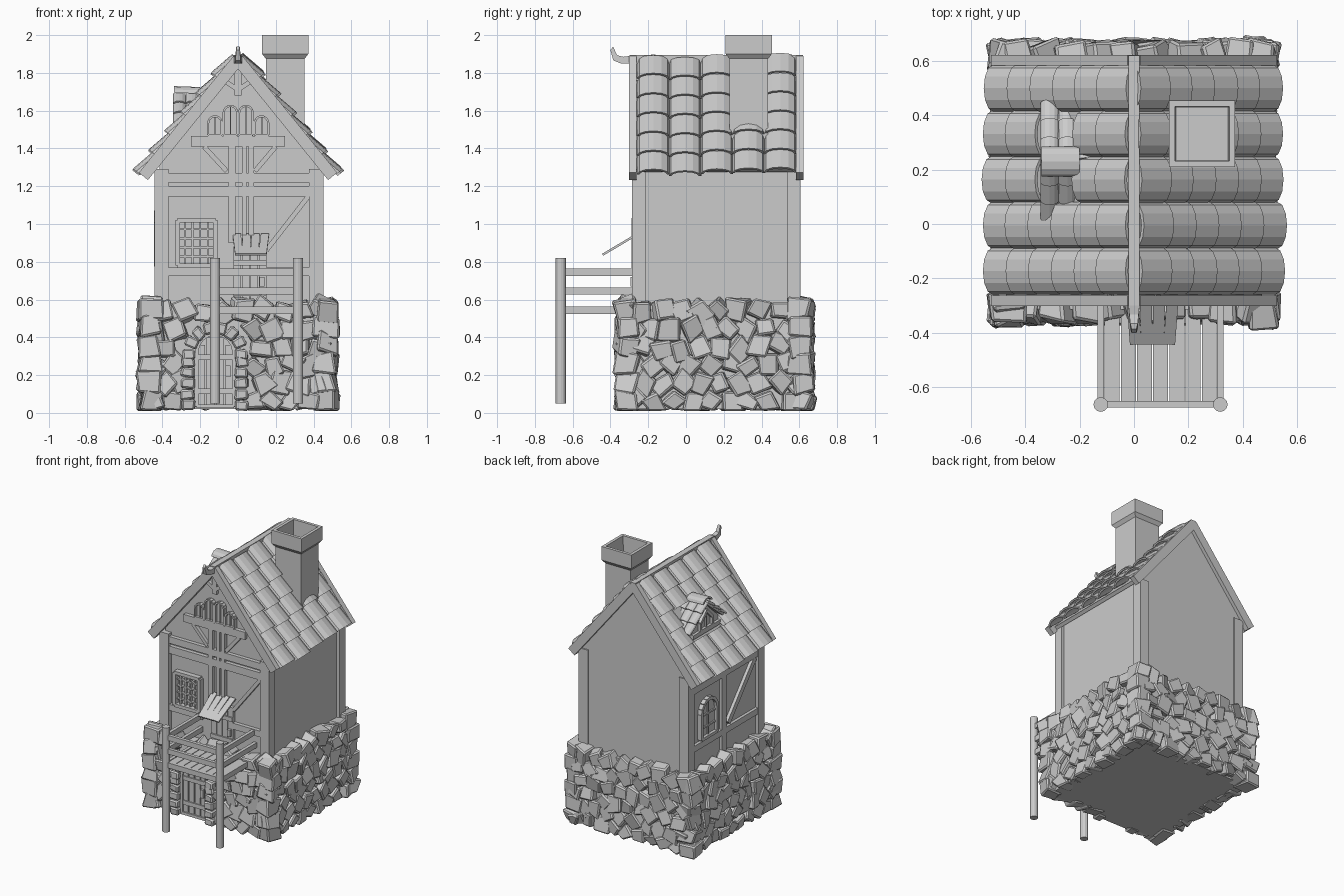
import bpy, bmesh, random
from math import sin, cos, pi
from mathutils import Vector as V, Matrix, Euler

if "Cube" in bpy.data.objects:
    bpy.data.objects.remove(bpy.data.objects["Cube"])

random.seed(4)
R = random.uniform
SLOPE = V((0.63, 0, -0.777))           # right roof pitch, downhill
LEFT = Matrix.Translation((0, 0.155, 0)) @ Matrix.Rotation(-pi / 2, 4, 'Z')  # front space -> left wall


def finish(name, bm, mat=None):
    if mat:
        bm.transform(mat)
    bmesh.ops.recalc_face_normals(bm, faces=bm.faces)
    me = bpy.data.meshes.new(name)
    bm.to_mesh(me)
    bm.free()
    ob = bpy.data.objects.new(name, me)
    bpy.context.collection.objects.link(ob)
    return ob


def box(bm, x0, x1, y0, y1, z0, z1):
    m = Matrix.Translation(((x0 + x1) / 2, (y0 + y1) / 2, (z0 + z1) / 2))
    bmesh.ops.create_cube(bm, size=1, matrix=m @ Matrix.Diagonal((x1 - x0, y1 - y0, z1 - z0, 1)))


def bar(bm, p, q, w, d, n=(0, -1, 0)):
    """Square bar from p to q; d is its depth along n."""
    p, q, n = V(p), V(q), V(n)
    a = q - p
    s = n.cross(a.normalized()) * w
    m = Matrix((s, n * d, a)).transposed().to_4x4()
    bmesh.ops.create_cube(bm, size=1, matrix=Matrix.Translation((p + q) / 2) @ m)


def prism(bm, pts, y0, y1):
    a = [bm.verts.new((x, y0, z)) for x, z in pts]
    b = [bm.verts.new((x, y1, z)) for x, z in pts]
    bm.faces.new(a)
    bm.faces.new(b)
    for i in range(len(a)):
        j = (i + 1) % len(a)
        bm.faces.new((a[i], a[j], b[j], b[i]))


def arch(cx, z0, zs, r, n=8):
    return [(cx - r, z0)] + [(cx - r * cos(pi * i / n), zs + r * sin(pi * i / n)) for i in range(n + 1)] + [(cx + r, z0)]


def outline(bm, pts, y, w, d):
    for a, b in zip(pts, pts[1:] + pts[:1]):
        bar(bm, (a[0], y, a[1]), (b[0], y, b[1]), w, d)


def tile(bm, o, d, s, n, w, l, h, lift=0.026):
    """Curved barrel tile shell running from o along d."""
    o, d, s, n = V(o), V(d), V(s), V(n)
    rings = []
    for k in (0, 1):
        c = o + d * l * k + n * lift * k
        arc = lambda t: [c + s * cos(pi * i / 6) * (w / 2 - t) + n * sin(pi * i / 6) * (h - t) for i in range(7)]
        rings.append([bm.verts.new(p) for p in arc(0) + arc(0.013)[::-1]])
    a, b = rings
    for i in range(14):
        j = (i + 1) % 14
        bm.faces.new((a[i], a[j], b[j], b[i]))
    for r in rings:
        for i in range(6):
            bm.faces.new((r[i], r[i + 1], r[12 - i], r[13 - i]))


def stone(bm, loc, size, rot, jit=0.15):
    m = Matrix.Translation(loc) @ rot.to_matrix().to_4x4() @ Matrix.Diagonal((*size, 1))
    for v in bmesh.ops.create_cube(bm, size=1, matrix=m)['verts']:
        v.co += V((R(-1, 1), R(-1, 1), R(-1, 1))) * min(size) * jit
        v.co.z = max(v.co.z, 0.01)


# stone base: solid core with rough blocks on four faces and corners
bm = bmesh.new()
box(bm, -0.475, 0.475, -0.315, 0.62, 0.02, 0.57)
finish("base_core", bm)
bm = bmesh.new()
for side in range(4):
    rz = side * pi / 2
    for r in range(6):
        for c in range(9):
            u = -0.41 + c * 0.1025 + (0.025 if r % 2 else -0.025) + R(-.012, .012)
            z = 0.06 + r * 0.096 + R(-.014, .014)
            if side == 0 and abs(u + 0.12) < 0.17 and z < 0.48:
                continue
            p = Matrix.Rotation(rz, 3, 'Z') @ V((u, -0.463, 0))
            rot = Euler((0, 0, rz)).to_matrix() @ Euler((R(-.2, .2), R(-.8, .8), R(-.2, .2))).to_matrix()
            stone(bm, (p.x, p.y + 0.155, z), (R(.09, .118), 0.1, R(.09, .118)), rot.to_euler())
for x in (-0.465, 0.465):
    for y in (-0.31, 0.61):
        for r in range(6):
            stone(bm, (x, y, 0.06 + r * 0.098), (R(.11, .13), R(.11, .13), .11),
                  Euler((R(-.25, .25), R(-.25, .25), R(-.3, .3))))
# arch stones round the lower door
for i in range(8):
    a = pi * i / 7
    stone(bm, (-0.12 + 0.14 * cos(a), -0.335, 0.31 + 0.14 * sin(a)), (0.065, 0.08, 0.055), Euler((0, -a, 0)), .1)
for i in range(5):
    for x in (-0.265, 0.02):
        stone(bm, (x, -0.335, 0.04 + i * 0.058), (0.07, 0.08, 0.055), Euler((0, R(-.15, .15), R(-.1, .1))), .1)
bmesh.ops.bevel(bm, geom=bm.edges[:], offset=0.009, segments=1, affect='EDGES')
finish("base_stones", bm)

# lower arched door
bm = bmesh.new()
prism(bm, arch(-0.12, 0.03, 0.32, 0.11), -0.325, -0.3)
outline(bm, arch(-0.12, 0.035, 0.32, 0.1), -0.33, 0.02, 0.03)
for i in range(4):
    x = -0.195 + i * 0.05
    box(bm, x - 0.021, x + 0.021, -0.335, -0.31, 0.04, 0.4 if i in (1, 2) else 0.36)
for z in (0.1, 0.28):
    box(bm, -0.21, -0.03, -0.343, -0.33, z, z + 0.03)
box(bm, -0.065, -0.04, -0.352, -0.33, 0.19, 0.25)
finish("lower_door", bm)

# plaster walls with gables
bm = bmesh.new()
prism(bm, [(-.415, .5), (.43, .5), (.43, 1.31), (0, 1.84), (-.415, 1.32)], -0.25, 0.595)
finish("walls", bm)

# corner posts and front timber framing
bm = bmesh.new()
for x in (-0.442, 0.377):
    for y in (-0.285, 0.535):
        box(bm, x, x + 0.075, y, y + 0.07, 0.54, 1.29)
finish("corner_posts", bm)
bm = bmesh.new()
for x0, x1, z0, z1 in [(-.38, .38, 1.145, 1.2), (-.42, .42, 1.22, 1.27), (-.25, .25, 1.41, 1.465), (-.38, -.1, .725, .77),
                       (.15, .38, .725, .77), (-.05, -.012, .9, 1.42), (.02, .045, .9, 1.42), (.055, .085, .9, 1.42),
                       (-.018, .018, 1.68, 1.88)]:
    box(bm, x0, x1, -0.278, -0.24, z0, z1)
for p, q in [((.15, .86), (.375, 1.15)), ((-.06, 1.28), (-.18, 1.41)), ((.09, 1.28), (.2, 1.41)),
             ((0, 1.71), (-.09, 1.77)), ((0, 1.71), (.09, 1.77))]:
    bar(bm, (p[0], -0.262, p[1]), (q[0], -0.262, q[1]), 0.025, 0.025)
finish("front_timbers", bm)

# front lattice window
bm = bmesh.new()
outline(bm, [(-.32, .78), (-.32, 1.02), (-.12, 1.02), (-.12, .78)], -0.268, 0.024, 0.04)
for i in range(1, 5):
    bar(bm, (-.32 + i * .04, -.262, .78), (-.32 + i * .04, -.262, 1.02), 0.01, 0.02)
    bar(bm, (-.32, -.262, .78 + i * .048), (-.12, -.262, .78 + i * .048), 0.01, 0.02)
finish("front_window", bm)

# row of four arched attic windows
bm = bmesh.new()
for x, zs in ((-.122, 1.535), (-.04, 1.59), (.042, 1.59), (.125, 1.535)):
    prism(bm, arch(x, 1.465, zs, 0.037, 6), -0.262, -0.24)
    outline(bm, arch(x, 1.47, zs, 0.036, 6), -0.266, 0.011, 0.03)
    bar(bm, (x, -.264, 1.47), (x, -.264, zs + .035), 0.007, 0.014)
finish("attic_windows", bm)

# upper door and its plank awning
bm = bmesh.new()
for i in range(4):
    box(bm, -.025 + i * .045, .017 + i * .045, -.275, -.24, .56, .88)
for z in (.62, .78):
    box(bm, -.025, .15, -.285, -.27, z, z + .03)
box(bm, .115, .14, -.295, -.27, .67, .72)
finish("upper_door", bm)
bm = bmesh.new()
for i in range(4):
    t = i - 1.5
    p, q = V((.068 + t * .05, -.26, .945)), V((.068 + t * .041, -.44, .838))
    a = (q - p).normalized()
    bar(bm, p, q, 0.043, 0.012, a.cross(V((1, 0, 0))).normalized())
finish("awning", bm)

# left wall framing and arched window
bm = bmesh.new()
for x0, x1, z0, z1 in [(-.4, .4, 1.15, 1.2), (-.4, .4, .725, .77), (-.05, 0, .55, 1.2)]:
    box(bm, x0, x1, -0.455, -0.42, z0, z1)
bar(bm, (.03, -.443, .79), (.34, -.443, 1.15), 0.04, 0.025)
prism(bm, arch(-.2, .78, .97, .09), -.442, -.42)
outline(bm, arch(-.2, .785, .97, .09), -.446, .022, .035)
bar(bm, (-.2, -.442, .78), (-.2, -.442, 1.06), .012, .02)
for z in (.86, .95):
    bar(bm, (-.29, -.442, z), (-.11, -.442, z), .012, .02)
finish("left_timbers", bm, Matrix.Translation((.018, 0, 0)) @ LEFT)

# roof slabs, barge boards and barrel tiles, both slopes
for sx, side in ((1, "right"), (-1, "left")):
    d = V((SLOPE.x * sx, 0, SLOPE.z))
    n = V((0.777 * sx, 0, 0.63))
    top = V((0, 0, 1.87))
    bm = bmesh.new()
    o = top + V((0, 0.16, -0.02))
    bar(bm, o, o + d * 0.73, 0.86, 0.025, n)
    for y in (-0.282, 0.602):
        o = top + V((0, y, 0))
        bar(bm, o, o + d * 0.795, 0.038, 0.062, n)
    finish("roof_boards_" + side, bm)
    bm = bmesh.new()
    for c in range(5):
        off = R(-.012, .012)
        for r in range(6):
            if side == "left" and c in (2, 3) and r in (2, 3):
                continue                       # opening for the dormer
            o = top + V((0, -0.173 + c * 0.168, 0)) + d * (r * 0.131 + off) + n * R(-.008, -.002)
            tile(bm, o, d, (0, 1, 0), n, 0.172, 0.143, 0.045)
    finish("roof_tiles_" + side, bm)

# ridge beam with upturned front tip
bm = bmesh.new()
box(bm, -.021, .021, -.3, .62, 1.84, 1.895)
path = [(-.29, 1.87, .021), (-.34, 1.868, .017), (-.375, 1.88, .014), (-.393, 1.93, .009)]
rings = []
for y, z, r in path:
    t = (y + .29) * -8
    rings.append([bm.verts.new((a * r, y + b * r * t, z + b * r)) for a, b in ((-1, -1), (1, -1), (1, 1), (-1, 1))])
for a, b in zip(rings, rings[1:]):
    for i in range(4):
        bm.faces.new((a[i], a[i - 1], b[i - 1], b[i]))
bm.faces.new(rings[0])
bm.faces.new(rings[-1])
finish("ridge_beam", bm)

# chimney: square rings lofted upward, then down inside
bm = bmesh.new()
rings = [[bm.verts.new((.25 + a * h, .332 + b * h, z)) for a, b in ((-1, -1), (1, -1), (1, 1), (-1, 1))]
         for h, z in ((.103, 1.35), (.103, 1.875), (.122, 1.9), (.122, 2), (.1, 2), (.096, 1.88))]
for a, b in zip(rings, rings[1:]):
    for i in range(4):
        bm.faces.new((a[i - 1], a[i], b[i], b[i - 1]))
bm.faces.new(rings[0])
bm.faces.new(rings[-1])
finish("chimney", bm)

# dormer on the left slope
bm = bmesh.new()
u = -0.075
prism(bm, [(u - .15, 1.42), (u + .15, 1.42), (u + .15, 1.54), (u, 1.675), (u - .15, 1.54)], -.315, -.12)
outline(bm, [(u - .07, 1.5), (u - .07, 1.56), (u, 1.63), (u + .07, 1.56), (u + .07, 1.5)], -.32, .02, .03)
bar(bm, (u, -.32, 1.5), (u, -.32, 1.63), .012, .02)
box(bm, u - .16, u + .16, -.335, -.29, 1.475, 1.505)
for s in (-1, 1):
    d, n = V((.78 * s, 0, -.626)), V((.626 * s, 0, .78))
    o = V((u, -.235, 1.685))
    bar(bm, o, o + d * .25, .2, .02, n)
    for c in range(3):
        for r in range(3):
            tile(bm, V((u, -.31 + c * .066, 1.685)) + d * r * .087, d, (0, 1, 0), n, .068, .092, .022, .01)
tile(bm, (u, -.2, 1.69), (0, -1, 0), (1, 0, 0), (0, 0, 1), .11, .14, .035, .005)
finish("dormer", bm, LEFT)

# balcony: posts, rails and plank deck
bm = bmesh.new()
for x in (-.122, .317):
    bmesh.ops.create_cone(bm, cap_ends=True, segments=12, radius1=.027, radius2=.027, depth=.77,
                          matrix=Matrix.Translation((x, -.663, .435)))
    for z in (.745, .645, .543):
        box(bm, x - .012, x + .012, -.66, -.25, z - .019, z + .019)
for z in (.745, .645, .543):
    box(bm, -.12, .315, -.675, -.65, z - .019, z + .019)
for i in range(7):
    x = -.108 + i * .0595
    box(bm, x, x + .055, -.655, -.27, .54, .558)
finish("balcony", bm)
